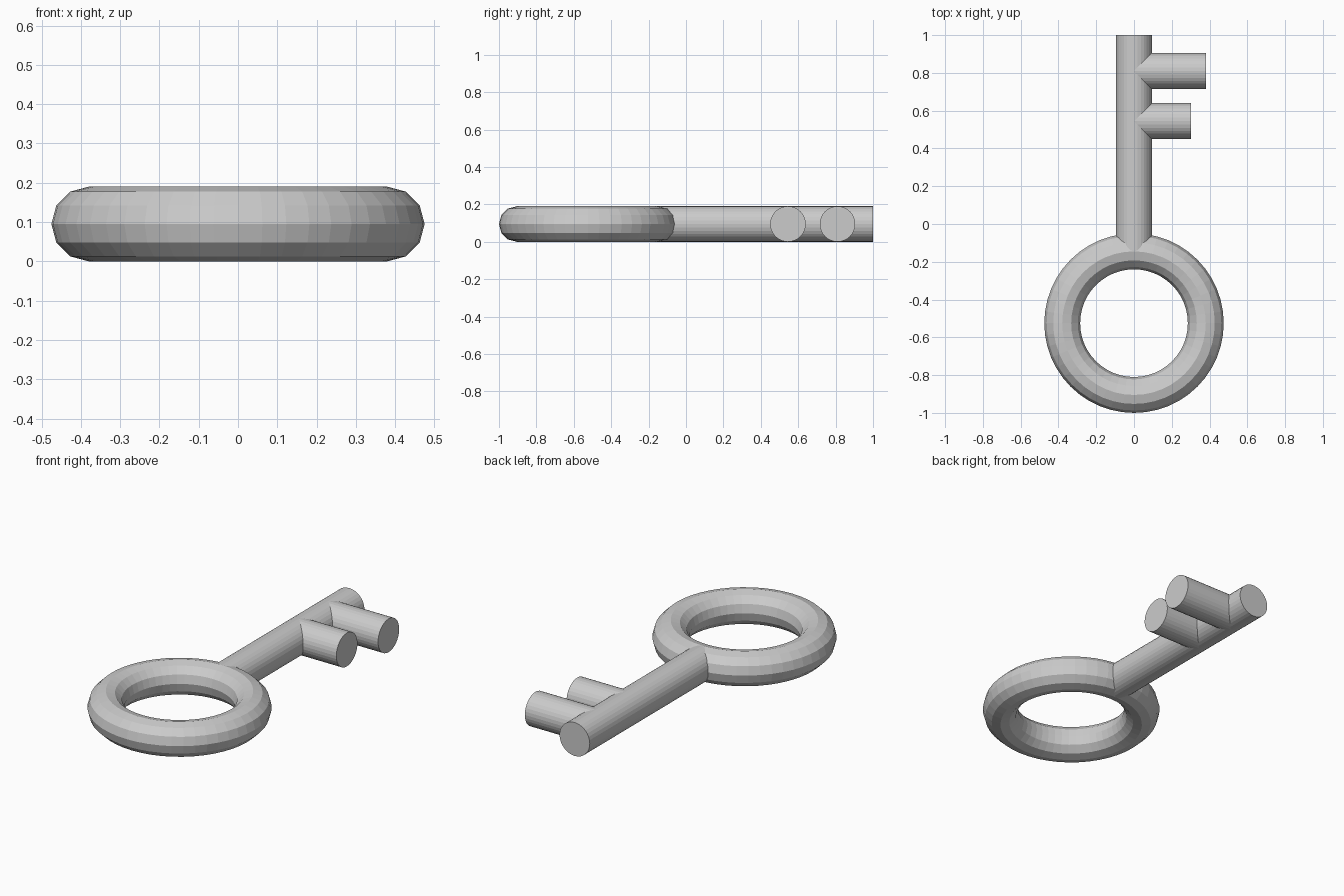
import bpy
from mathutils import Vector

if "Cube" in bpy.data.objects:
    bpy.data.objects.remove(bpy.data.objects["Cube"])

R = 0.095  # tube radius shared by every part


def rod(name, start, end):
    """Flat-shaded 32-sided rod between two points."""
    a, b = Vector(start), Vector(end)
    bpy.ops.mesh.primitive_cylinder_add(
        vertices=32, radius=R, depth=(b - a).length, location=(a + b) / 2,
        rotation=(b - a).to_track_quat('Z', 'Y').to_euler())
    bpy.context.object.name = name


# Ring-shaped handle
bpy.ops.mesh.primitive_torus_add(
    major_segments=48, minor_segments=12,
    major_radius=0.38, minor_radius=R, location=(0, -0.525, R))
bpy.context.object.name = "bow_ring"

# Shaft, starting inside the ring tube
rod("shaft", (0, -0.145, R), (0, 1, R))

# Two teeth, the outer one longer
for name, y, length in (("outer_tooth", 0.81, 0.38), ("inner_tooth", 0.545, 0.303)):
    rod(name, (0, y, R), (length, y, R))
